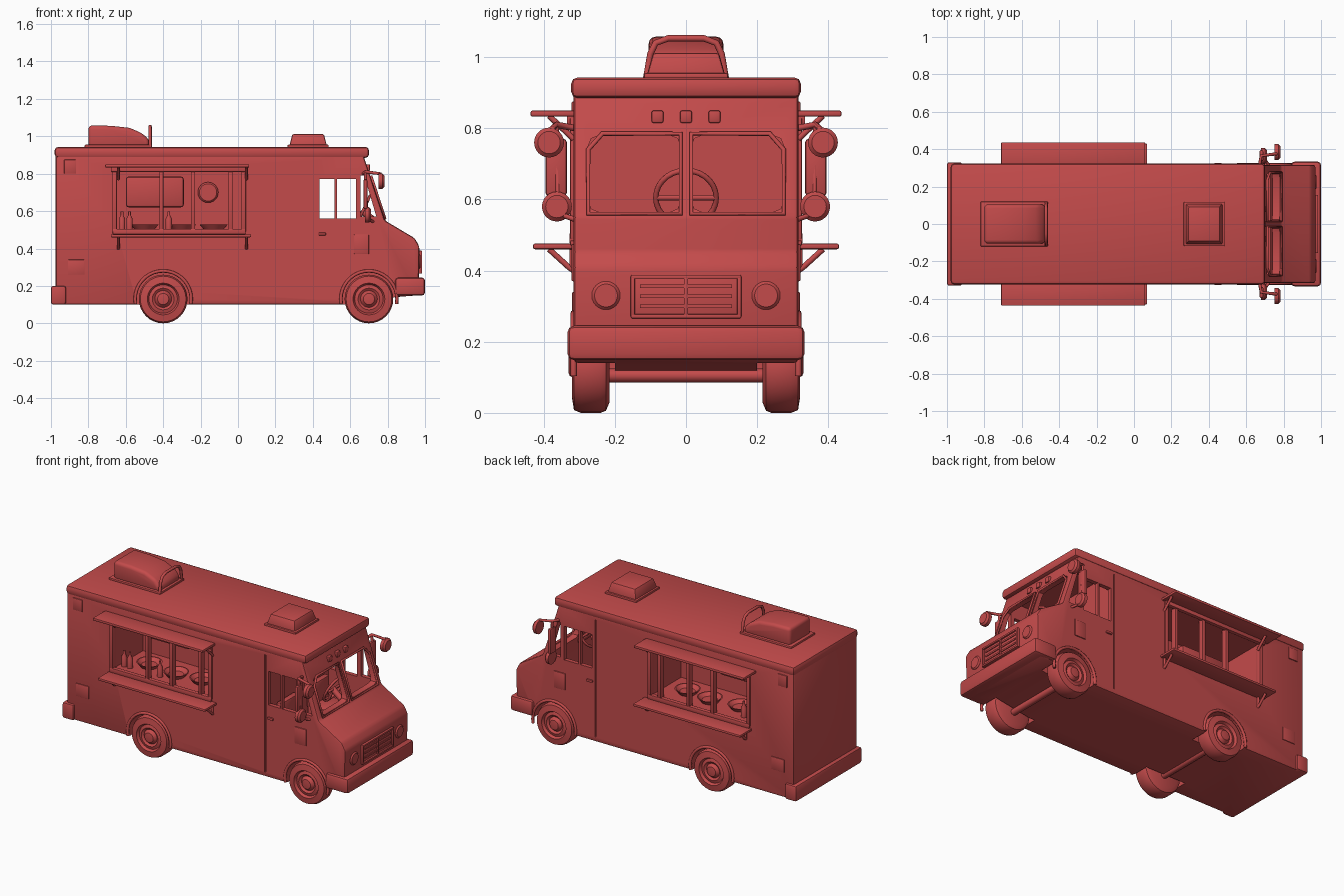
import bpy, bmesh, math
from mathutils import Vector

if "Cube" in bpy.data.objects:
    bpy.data.objects.remove(bpy.data.objects["Cube"])

paint = bpy.data.materials.new("red_paint")
paint.diffuse_color = (0.55, 0.07, 0.07, 1)
paint.use_nodes = True
paint.node_tree.nodes["Principled BSDF"].inputs["Base Color"].default_value = paint.diffuse_color


def finish(bm, name, bevel=0.0, seg=2):
    bmesh.ops.recalc_face_normals(bm, faces=bm.faces)
    if bevel:
        sharp = [e for e in bm.edges if e.calc_face_angle(0) > 0.3]
        bmesh.ops.bevel(bm, geom=sharp, offset=bevel, segments=seg, profile=0.5, affect='EDGES')
    me = bpy.data.meshes.new(name)
    bm.to_mesh(me)
    bm.free()
    ob = bpy.data.objects.new(name, me)
    bpy.context.collection.objects.link(ob)
    me.materials.append(paint)
    return ob


def box(name, x, y, z, bevel=0.0, taper=1.0):
    lo = Vector((min(x), min(y), min(z)))
    hi = Vector((max(x), max(y), max(z)))
    c, d = (lo + hi) / 2, hi - lo
    bm = bmesh.new()
    bmesh.ops.create_cube(bm, size=1)
    for v in bm.verts:
        k = taper if v.co.z > 0 else 1
        v.co = Vector((c.x + v.co.x * d.x * k, c.y + v.co.y * d.y * k, c.z + v.co.z * d.z))
    return finish(bm, name, bevel)


def prism(name, pts, y0, y1, bevel=0.0, seg=2):
    bm = bmesh.new()
    f = bm.faces.new([bm.verts.new((x, y0, z)) for x, z in pts])
    r = bmesh.ops.extrude_face_region(bm, geom=[f])
    verts = [v for v in r['geom'] if isinstance(v, bmesh.types.BMVert)]
    bmesh.ops.translate(bm, verts=verts, vec=(0, y1 - y0, 0))
    return finish(bm, name, bevel, seg)


def lathe(name, prof, c, axis, steps=32):
    """Revolve (radius, height) points about an axis direction through c."""
    bm = bmesh.new()
    vs = [bm.verts.new((r, 0, h)) for r, h in prof]
    es = [bm.edges.new(p) for p in zip(vs, vs[1:])]
    bmesh.ops.spin(bm, geom=vs + es, cent=(0, 0, 0), axis=(0, 0, 1), angle=2 * math.pi, steps=steps)
    bmesh.ops.remove_doubles(bm, verts=bm.verts, dist=1e-5)
    q = Vector((0, 0, 1)).rotation_difference(Vector(axis))
    for v in bm.verts:
        v.co = q @ v.co + Vector(c)
    return finish(bm, name)


def disc(name, c, r, depth, axis, steps=24):
    b = min(r, depth) * 0.35
    return lathe(name, [(0, 0), (r, 0), (r, depth - b), (r - b, depth), (0, depth)], c, axis, steps)


def tube(name, pts, r, cyclic=False):
    cu = bpy.data.curves.new(name, 'CURVE')
    cu.dimensions = '3D'
    cu.bevel_depth, cu.bevel_resolution, cu.use_fill_caps = r, 2, True
    sp = cu.splines.new('POLY')
    sp.points.add(len(pts) - 1)
    for p, co in zip(sp.points, pts):
        p.co = (*co, 1)
    sp.use_cyclic_u = cyclic
    ob = bpy.data.objects.new(name, cu)
    bpy.context.collection.objects.link(ob)
    cu.materials.append(paint)


def cut(target, cutter):
    m = target.modifiers.new("cut", 'BOOLEAN')
    m.operation, m.solver, m.object = 'DIFFERENCE', 'EXACT', cutter
    bpy.context.view_layer.objects.active = target
    bpy.ops.object.modifier_apply(modifier=m.name)
    bpy.data.objects.remove(cutter)


WHEELS = {"rear": -0.40, "front": 0.70}

# Body shell: one side profile, then cab, serving hatches, windows and wheel wells cut out
body = prism("body", [(-0.975, 0.10), (0.60, 0.10), (0.84, 0.14), (0.965, 0.15), (0.97, 0.41), (0.945, 0.455),
                      (0.785, 0.55), (0.68, 0.87), (0.66, 0.93), (-0.975, 0.93)], -0.316, 0.316, 0.012)
cut(body, prism("cab_cutter", [(0.43, 0.30), (0.73, 0.30), (0.745, 0.545), (0.652, 0.87), (0.43, 0.87)], -0.29, 0.29))
cut(body, box("door_window_cutter", (0.435, 0.63), (-0.5, 0.5), (0.56, 0.772)))
cut(body, prism("quarter_window_cutter", [(0.655, 0.57), (0.74, 0.57), (0.675, 0.79), (0.655, 0.79)], -0.5, 0.5))
for s in (-1, 1):
    cut(body, box("windscreen_cutter", (0.55, 0.95), (s * 0.015, s * 0.275), (0.565, 0.78), 0.03))
    cut(body, box("hatch_cutter", (-0.65, 0.02), (s * 0.02, s * 0.5), (0.50, 0.815)))
    cut(body, box("door_gap_cutter", (0.408, 0.416), (s * 0.308, s * 0.5), (0.13, 0.87)))
    for x in WHEELS.values():
        cut(body, disc("well_cutter", (x, s * 0.2, 0.13), 0.145, 0.4, (0, s, 0)))

# Roof cap with front visor, bumpers
box("roof_cap", (-0.98, 0.70), (-0.323, 0.323), (0.885, 0.943), 0.018)
box("rear_bumper", (-1.0, -0.92), (-0.33, 0.33), (0.10, 0.20), 0.012)
box("front_bumper", (0.84, 1.0), (-0.333, 0.333), (0.148, 0.245), 0.018)

for s, side in ((-1, "right"), (1, "left")):
    # Wheels and arches
    for end, x in WHEELS.items():
        lathe(f"{end}_wheel_{side}", [(0, 0), (0.10, 0), (0.124, 0.01), (0.13, 0.025), (0.13, 0.08), (0.122, 0.1),
              (0.085, 0.106), (0.076, 0.09), (0.058, 0.096), (0.045, 0.086), (0.03, 0.104), (0, 0.108)],
              (x, s * 0.215, 0.13), (0, s, 0))
        arc = [math.radians(-10 + 10 * i) for i in range(21)]
        tube(f"{end}_wheel_arch_{side}", [(x + 0.15 * math.cos(a), s * 0.316, 0.13 + 0.15 * math.sin(a)) for a in arc], 0.009)

    # Serving hatch: awning, shelf, frame, posts, brackets
    box(f"awning_{side}", (-0.71, 0.06), (s * 0.30, s * 0.437), (0.833, 0.85), 0.005)
    box(f"awning_valance_{side}", (-0.68, 0.04), (s * 0.31, s * 0.335), (0.81, 0.84), 0.004)
    box(f"shelf_{side}", (-0.68, 0.07), (s * 0.30, s * 0.43), (0.46, 0.476), 0.005)
    box(f"hatch_sill_{side}", (-0.67, 0.04), (s * 0.30, s * 0.328), (0.476, 0.505), 0.004)
    for x, w in ((-0.66, 0.012), (-0.41, 0.011), (-0.24, 0.011), (-0.04, 0.011), (0.03, 0.012)):
        box(f"hatch_post_{side}", (x - w, x + w), (s * 0.29, s * 0.326), (0.49, 0.83), 0.003)
    for x in (-0.64, 0.045):
        tube(f"shelf_bracket_{side}", [(x, s * 0.316, 0.40), (x, s * 0.33, 0.41), (x, s * 0.385, 0.46)], 0.008)
        tube(f"shelf_bracket_upright_{side}", [(x, s * 0.32, 0.40), (x, s * 0.32, 0.47)], 0.008)
        tube(f"awning_strut_{side}", [(x, s * 0.316, 0.77), (x, s * 0.385, 0.835)], 0.008)

    # Kitchen equipment seen through the hatch
    box(f"oven_{side}", (-0.60, -0.29), (s * 0.01, s * 0.08), (0.62, 0.785), 0.015)
    disc(f"wall_plate_{side}", (-0.16, s * 0.015, 0.70), 0.055, 0.025, (0, s, 0))
    for x, y in ((-0.50, 0.17), (-0.30, 0.19), (-0.13, 0.17)):
        lathe(f"bowl_{side}", [(0, 0), (0.05, 0), (0.075, 0.03), (0.068, 0.03), (0.045, 0.012), (0, 0.012)],
              (x, s * y, 0.498), (0, 0, 1), 24)
    for x in (-0.62, -0.58, -0.37):
        lathe(f"bottle_{side}", [(0, 0), (0.017, 0), (0.017, 0.06), (0.007, 0.08), (0.007, 0.1), (0, 0.1)],
              (x, s * 0.25, 0.498), (0, 0, 1), 16)

    # Cab door details: window bar, fender panel, corner marker, handle
    box(f"door_window_bar_{side}", (0.517, 0.53), (s * 0.295, s * 0.316), (0.55, 0.78))
    box(f"fender_panel_{side}", (0.62, 0.70), (s * 0.31, s * 0.322), (0.37, 0.475), 0.004)
    box(f"corner_marker_{side}", (-0.93, -0.865), (s * 0.31, s * 0.322), (0.80, 0.875), 0.004)
    box(f"door_handle_{side}", (0.43, 0.47), (s * 0.31, s * 0.326), (0.47, 0.485), 0.004)
    box(f"fuel_flap_{side}", (-0.91, -0.82), (s * 0.31, s * 0.32), (0.26, 0.34), 0.003)

    # Mirrors
    tube(f"mirror_arm_{side}", [(0.67, s * 0.31, 0.80), (0.68, s * 0.365, 0.81), (0.76, s * 0.375, 0.80), (0.77, s * 0.385, 0.76)], 0.009)
    tube(f"mirror_stay_{side}", [(0.68, s * 0.365, 0.81), (0.69, s * 0.36, 0.56), (0.73, s * 0.30, 0.54)], 0.008)
    box(f"mirror_flat_{side}", (0.67, 0.692), (s * 0.335, s * 0.395), (0.61, 0.77), 0.009)
    disc(f"mirror_round_{side}", (0.752, s * 0.385, 0.76), 0.042, 0.03, (1, 0, 0))
    disc(f"mirror_lower_{side}", (0.68, s * 0.363, 0.58), 0.042, 0.03, (1, 0, 0))

    # Headlights, windscreen frame and seats
    disc(f"headlight_{side}", (0.955, s * 0.225, 0.33), 0.04, 0.022, (1, 0, 0))
    tube(f"windscreen_frame_{side}", [(0.79 - 0.33 * (z - 0.55), s * y, z) for y, z in
         ((0.015, 0.56), (0.275, 0.56), (0.275, 0.74), (0.235, 0.785), (0.015, 0.785))], 0.007, True)
    box(f"seat_{side}", (0.44, 0.58), (s * 0.06, s * 0.24), (0.29, 0.42), 0.015)
    box(f"seat_back_{side}", (0.435, 0.475), (s * 0.06, s * 0.24), (0.40, 0.55), 0.012)

# Grille
box("grille_panel", (0.955, 0.974), (-0.145, 0.145), (0.27, 0.385), 0.004)
for z in (0.272, 0.382):
    box("grille_frame_bar", (0.96, 0.984), (-0.155, 0.155), (z - 0.006, z + 0.006), 0.003)
for y in (-0.15, 0.0, 0.15):
    box("grille_upright", (0.96, 0.984), (y - 0.006, y + 0.006), (0.27, 0.385), 0.003)
for z in (0.30, 0.328, 0.356):
    box("grille_slat", (0.96, 0.979), (-0.13, 0.13), (z - 0.005, z + 0.005))

# Steering wheel and column, roof marker lights
ring = [2 * math.pi * i / 28 for i in range(28)]
hub = Vector((0.67, 0, 0.605))
u, v = Vector((0, 1, 0)), Vector((0.42, 0, 0.9))
tube("steering_wheel", [hub + 0.085 * (u * math.cos(a) + v * math.sin(a)) for a in ring], 0.008, True)
for a in (0, math.pi, 1.5 * math.pi):
    tube("steering_spoke", [hub, hub + 0.085 * (u * math.cos(a) + v * math.sin(a))], 0.008)
tube("steering_column", [hub - Vector((0.01, 0, 0)), (0.75, 0, 0.53)], 0.018)
for y in (-0.08, 0, 0.08):
    box("marker_light", (0.67, 0.706), (y - 0.017, y + 0.017), (0.815, 0.85), 0.006)

# Roof vents
box("rear_vent_base", (-0.82, -0.46), (-0.12, 0.12), (0.938, 0.955), 0.005)
prism("rear_vent", [(-0.80, 0.94), (-0.80, 1.058), (-0.68, 1.056), (-0.58, 1.045), (-0.51, 1.015), (-0.475, 0.98),
                    (-0.475, 0.94)], -0.105, 0.105, 0.02, 3)
tube("rear_vent_hoop", [(-0.47, y, z) for y, z in ((-0.112, 0.94), (-0.1, 1.01), (-0.085, 1.04), (-0.05, 1.053),
     (0.05, 1.053), (0.085, 1.04), (0.1, 1.01), (0.112, 0.94))], 0.009)
box("front_vent_base", (0.265, 0.485), (-0.118, 0.118), (0.938, 0.955), 0.005)
box("front_vent", (0.275, 0.475), (-0.11, 0.11), (0.95, 1.012), 0.008, 0.84)

# Axles
for end, x in WHEELS.items():
    tube(f"{end}_axle", [(x, -0.24, 0.105), (x, 0.24, 0.105)], 0.02)

# Smooth shading with sharp edges kept
bpy.ops.object.select_all(action='DESELECT')
for ob in bpy.context.scene.objects:
    if ob.type == 'MESH':
        ob.select_set(True)
        bpy.context.view_layer.objects.active = ob
bpy.ops.object.shade_smooth_by_angle(angle=math.radians(35))
